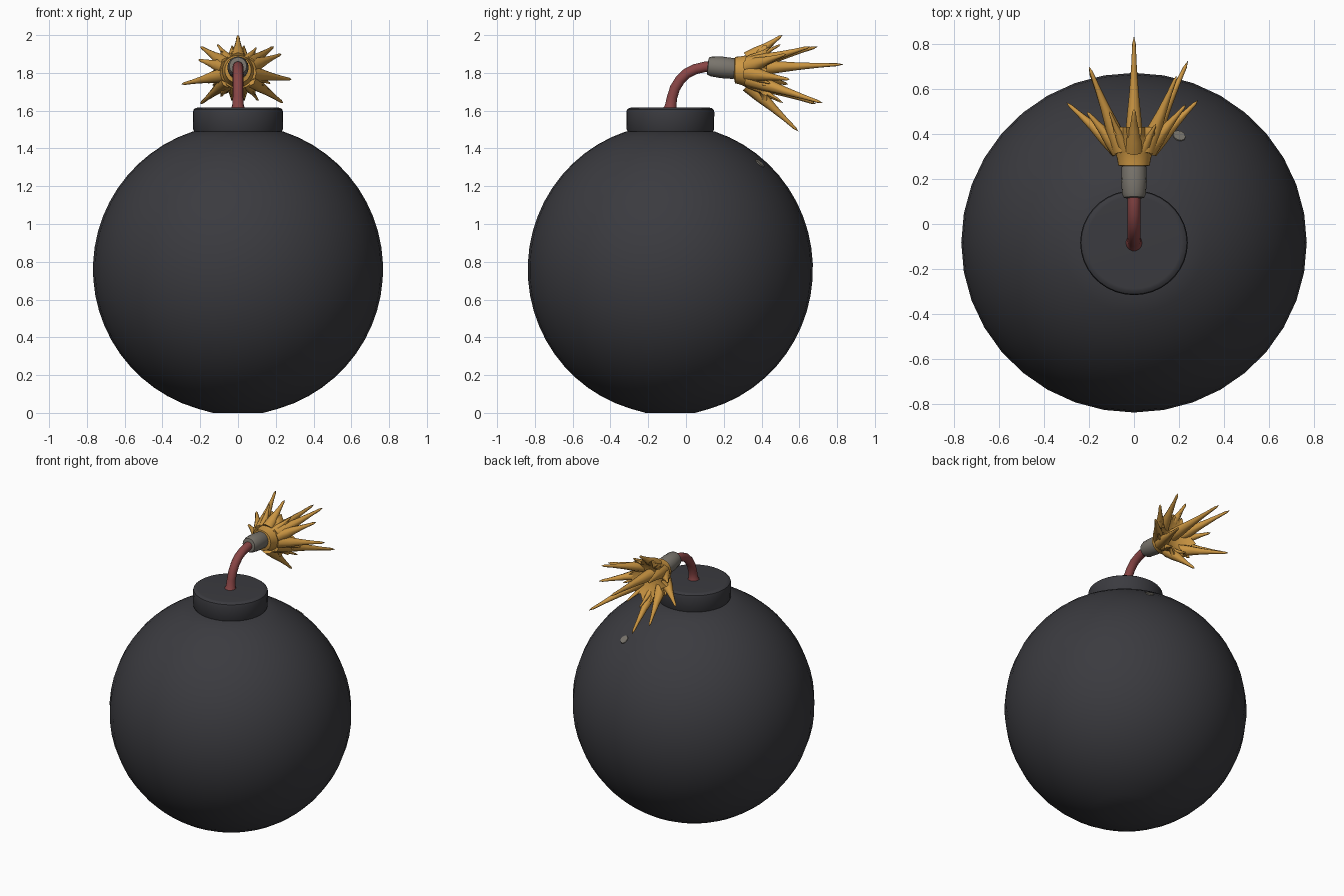
import bpy, bmesh, math, random
from mathutils import Vector, Matrix

if "Cube" in bpy.data.objects:
    bpy.data.objects.remove(bpy.data.objects["Cube"])

random.seed(4)


def material(name, rgb):
    m = bpy.data.materials.new(name)
    m.diffuse_color = (*rgb, 1)
    m.use_nodes = True
    m.node_tree.nodes["Principled BSDF"].inputs["Base Color"].default_value = m.diffuse_color
    return m


BLACK = material("iron black", (0.043, 0.043, 0.050))
RED = material("fuse red", (0.25, 0.06, 0.06))
GREY = material("warm grey", (0.19, 0.175, 0.15))
GOLD = material("spark gold", (0.60, 0.305, 0.055))


def finish(bm, name, mat, angle=40):
    bmesh.ops.remove_doubles(bm, verts=bm.verts, dist=1e-5)
    bmesh.ops.recalc_face_normals(bm, faces=bm.faces)
    me = bpy.data.meshes.new(name)
    bm.to_mesh(me)
    bm.free()
    ob = bpy.data.objects.new(name, me)
    bpy.context.collection.objects.link(ob)
    me.materials.append(mat)
    bpy.ops.object.select_all(action='DESELECT')
    ob.select_set(True)
    bpy.context.view_layer.objects.active = ob
    bpy.ops.object.shade_smooth_by_angle(angle=math.radians(angle))
    return ob


def sweep(bm, path, radii, sides, scale_y=1.0):
    """Skin circles of the given radii along a path; zero radius closes an end."""
    pts = [Vector(p) for p in path]
    axis = (pts[-1] - pts[0]).normalized()
    rings = []
    for i, (p, r) in enumerate(zip(pts, radii)):
        t = pts[min(i + 1, len(pts) - 1)] - pts[max(i - 1, 0)]
        t = t.normalized() if t.length > 1e-4 else axis
        if t.dot(axis) < 0:
            t = -t
        ref = Vector((1, 0, 0)) if abs(t.x) < 0.9 else Vector((0, 0, 1))
        u = (ref - t * ref.dot(t)).normalized()
        v = t.cross(u)
        rings.append([bm.verts.new(p + (u * math.cos(a) + v * math.sin(a) * scale_y) * max(r, 1e-6))
                      for a in (2 * math.pi * k / sides for k in range(sides))])
    for a, b in zip(rings, rings[1:]):
        for k in range(sides):
            j = (k + 1) % sides
            bm.faces.new((a[k], a[j], b[j], b[k]))
    for ring in (rings[0], rings[-1]):
        bm.faces.new(ring)


CY = -0.083

# round body with a small flat foot
R, CZ = 0.768, 0.76
bm = bmesh.new()
angles = [math.radians(-80 + 152 * i / 24) for i in range(25)]
path = [(0, CY, 0.0)] + [(0, CY, CZ + R * math.sin(a)) for a in angles[1:]]
radii = [R * math.cos(angles[0])] + [R * math.cos(a) for a in angles[1:]]
sweep(bm, path, radii, 36, 0.983)
finish(bm, "bomb_body", BLACK)

# neck cap with rounded rim
bm = bmesh.new()
profile = [(0.222, 1.46), (0.228, 1.484), (0.237, 1.50), (0.239, 1.59),
           (0.235, 1.606), (0.222, 1.615), (0.21, 1.616)]
sweep(bm, [(0, CY, z) for r, z in profile], [r for r, z in profile], 36, 0.975)
finish(bm, "neck_cap", BLACK)

# curved fuse with a slightly flared root
bm = bmesh.new()
fuse = [(-0.083, 1.605), (-0.081, 1.625), (-0.074, 1.67), (-0.058, 1.72), (-0.03, 1.765),
        (0.005, 1.798), (0.05, 1.82), (0.10, 1.832), (0.15, 1.833)]
sweep(bm, [(0, y, z) for y, z in fuse], [0.042, 0.031] + [0.028] * 7, 14)
finish(bm, "fuse_cord", RED)

# grey ferrule on the fuse tip
bm = bmesh.new()
collar = [(0.115, 0.03), (0.117, 0.046), (0.135, 0.053), (0.19, 0.057),
          (0.25, 0.055), (0.275, 0.05)]
sweep(bm, [(0, y, 1.848 - 0.1 * y) for y, r in collar], [r for y, r in collar], 16)
finish(bm, "fuse_ferrule", GREY)

# small grey spot on the body
bm = bmesh.new()
centre = Vector((0, CY, CZ))
n = (Vector((0.2, 0.39, 1.32)) - centre).normalized()
spot = Vector((0.2, 0.39, 1.32))
sweep(bm, [spot - n * 0.003, spot + n * 0.006], [0.03, 0.028], 10)
finish(bm, "body_spot", GREY)

# spark burst: flared cup, hollow at the far end, with tapering spikes
bm = bmesh.new()
cup = [(0.255, 0.05), (0.26, 0.07), (0.29, 0.075), (0.33, 0.088), (0.37, 0.108),
       (0.41, 0.132), (0.43, 0.132), (0.41, 0.10), (0.385, 0.05), (0.38, 0.0)]
rings = []
for y, r in cup:
    ring = []
    for k in range(28):
        a = 2 * math.pi * k / 28
        jag = 1 + (0.14 * (-1) ** k if r > 0.12 else 0)
        ring.append(bm.verts.new((r * jag * math.cos(a), y, 1.815 - 0.1 * (y - 0.26) + r * jag * math.sin(a))))
    rings.append(ring)
for a, b in zip(rings, rings[1:]):
    for k in range(28):
        j = (k + 1) % 28
        bm.faces.new((a[k], a[j], b[j], b[k]))

tips = [(0, 0.51, 2.0), (-0.20, 0.70, 1.94), (0.19, 0.66, 1.94), (0.0, 0.835, 1.845),
        (-0.30, 0.54, 1.74), (0.285, 0.55, 1.765), (-0.20, 0.69, 1.635), (0.24, 0.725, 1.64),
        (0, 0.595, 1.49), (-0.21, 0.50, 1.87), (0.23, 0.53, 1.90)]
# short filler spikes around the rim
for k in range(10):
    a = 2 * math.pi * (k + 0.5) / 10
    r = random.uniform(0.15, 0.19)
    tips.append((r * math.cos(a), random.uniform(0.43, 0.52), 1.80 + r * math.sin(a)))
for i, tip in enumerate(tips):
    tip = Vector(tip)
    off = Vector((tip.x, 0, tip.z - 1.80))
    out = off.normalized() * min(0.085, off.length * 0.55)
    root = Vector((0, 0.33, 1.805)) + out * 0.8
    big = 1.0 if i < 11 else 0.7
    ts = [0, 0.25, 0.5, 0.75, 0.93, 1]
    rs = [0.042, 0.034, 0.021, 0.012, 0.008, 0.0]
    sweep(bm, [root.lerp(tip, t) for t in ts], [r * big for r in rs], 8)
finish(bm, "spark_burst", GOLD, 50)
